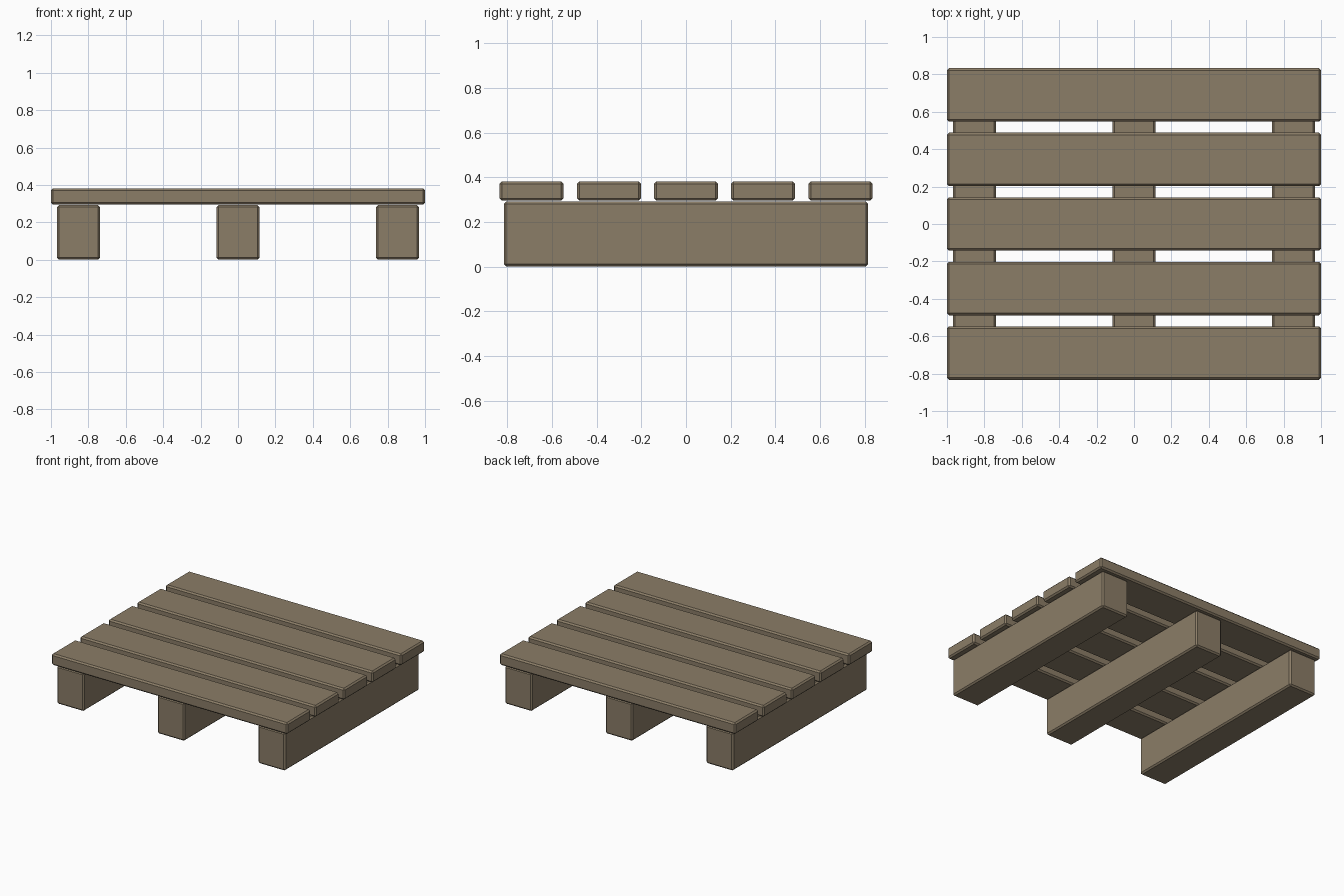
import bpy, bmesh

if "Cube" in bpy.data.objects:
    bpy.data.objects.remove(bpy.data.objects["Cube"])

wood = bpy.data.materials.new("weathered wood")
wood.diffuse_color = (0.258, 0.205, 0.136, 1.0)
wood.use_nodes = True
wood.node_tree.nodes["Principled BSDF"].inputs["Base Color"].default_value = wood.diffuse_color


def plank(name, size, centre, bevel=0.011):
    """Box with small chamfered edges."""
    bm = bmesh.new()
    bmesh.ops.create_cube(bm, size=1.0)
    for v in bm.verts:
        v.co = [v.co[i] * size[i] for i in range(3)]
    bmesh.ops.bevel(bm, geom=bm.edges[:], offset=bevel, offset_type='OFFSET',
                    segments=1, profile=0.5, affect='EDGES')
    bmesh.ops.recalc_face_normals(bm, faces=bm.faces[:])
    mesh = bpy.data.meshes.new(name)
    bm.to_mesh(mesh)
    bm.free()
    mesh.materials.append(wood)
    obj = bpy.data.objects.new(name, mesh)
    obj.location = centre
    bpy.context.collection.objects.link(obj)
    return obj


RUNNER_H = 0.292
BOARD_BOTTOM, BOARD_TOP = 0.295, 0.382

# three runners, front to back
for side, x in (("left", -0.853), ("middle", 0.0), ("right", 0.853)):
    plank(f"{side}_runner", (0.23, 1.63, RUNNER_H), (x, 0, RUNNER_H / 2))

# five deck boards, side to side
for i in range(5):
    plank(f"deck_board_{i + 1}", (2.0, 0.286, BOARD_TOP - BOARD_BOTTOM),
          (0, (i - 2) * 0.345, (BOARD_TOP + BOARD_BOTTOM) / 2))
